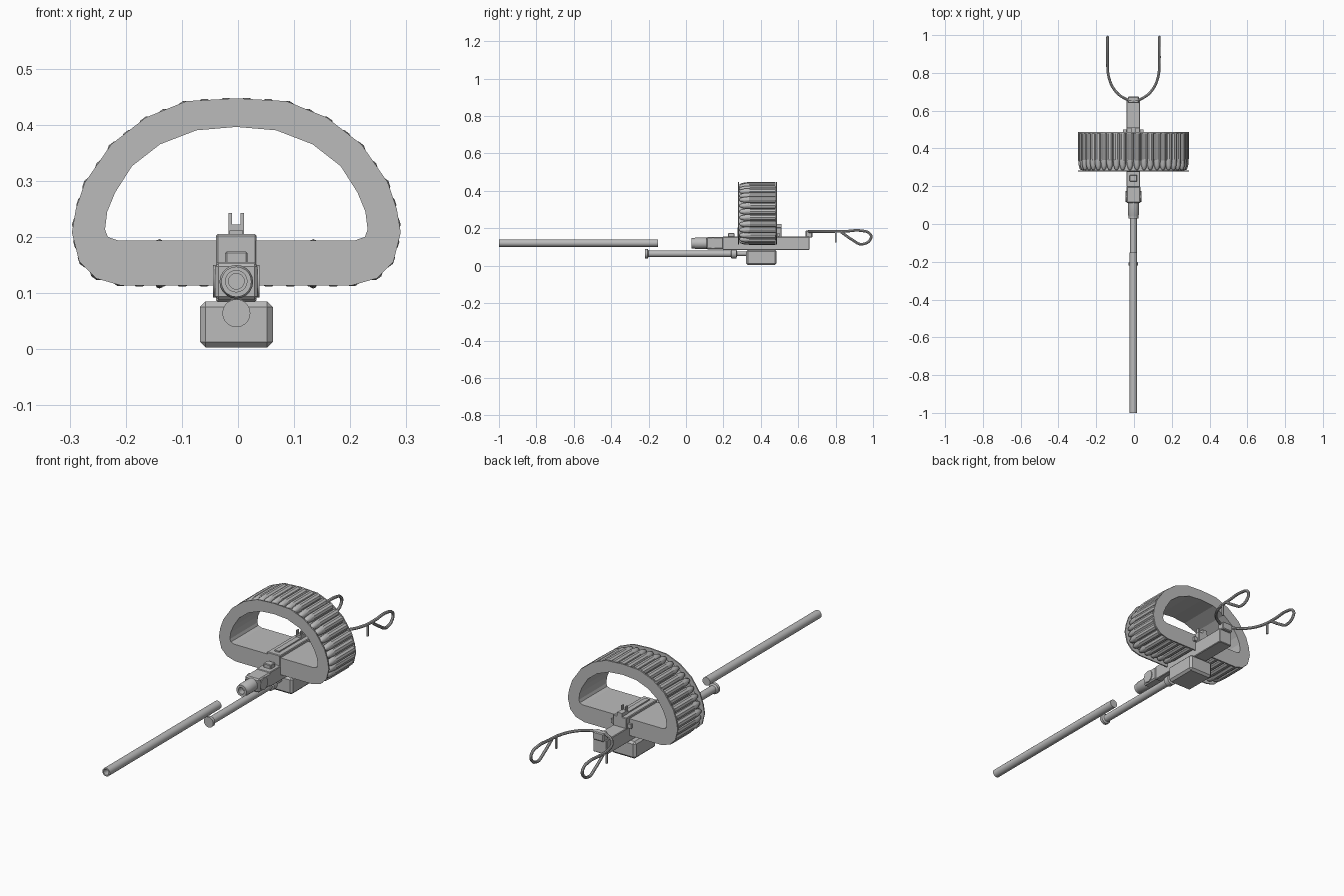
import bpy, bmesh, math
from mathutils import Vector, Matrix

cube = bpy.data.objects.get("Cube")
if cube:
    bpy.data.objects.remove(cube, do_unlink=True)

CX = -0.003  # centre line of the gun

steel = bpy.data.materials.new("grey_steel")
steel.use_nodes = True
GREY = (0.5, 0.5, 0.5, 1)
steel.diffuse_color = GREY
steel.node_tree.nodes["Principled BSDF"].inputs["Base Color"].default_value = GREY


def finish(name, bm, smooth=True):
    bmesh.ops.recalc_face_normals(bm, faces=bm.faces)
    mesh = bpy.data.meshes.new(name)
    bm.to_mesh(mesh)
    bm.free()
    mesh.materials.append(steel)
    ob = bpy.data.objects.new(name, mesh)
    bpy.context.collection.objects.link(ob)
    if smooth:
        bpy.ops.object.select_all(action='DESELECT')
        ob.select_set(True)
        bpy.context.view_layer.objects.active = ob
        bpy.ops.object.shade_smooth_by_angle(angle=math.radians(35))
    return ob


def box(name, half_x, y0, y1, z0, z1, bevel=0, x=0):
    bm = bmesh.new()
    bmesh.ops.create_cube(bm, size=1)
    for v in bm.verts:
        v.co = Vector((CX + x + v.co.x * 2 * half_x,
                       (y0 + y1) / 2 + v.co.y * (y1 - y0),
                       (z0 + z1) / 2 + v.co.z * (z1 - z0)))
    if bevel:
        bmesh.ops.bevel(bm, geom=bm.edges[:], offset=bevel, segments=1, affect='EDGES')
    return finish(name, bm, False)


def lathe_into(bm, profile, x, z, sides):
    """Turn (radius, y) pairs around a line running along y."""
    rings = []
    for r, y in profile:
        rings.append([bm.verts.new((x + r * math.cos(2 * math.pi * i / sides), y,
                                    z + r * math.sin(2 * math.pi * i / sides)))
                      for i in range(sides)])
    for a, b in zip(rings, rings[1:]):
        for i in range(sides):
            j = (i + 1) % sides
            bm.faces.new((a[i], a[j], b[j], b[i]))
    bm.faces.new(rings[0])
    bm.faces.new(rings[-1])


def lathe(name, profile, z, sides=20):
    bm = bmesh.new()
    lathe_into(bm, profile, CX, z, sides)
    return finish(name, bm)


# Barrel with open muzzle
lathe("barrel", [(0.014, -0.95), (0.014, -1), (0.02, -1), (0.02, -0.15)], 0.121)

# Gas tube with end collars and thin rod into the lower housing
lathe("gas_tube", [(0.025, -0.22), (0.025, -0.205), (0.018, -0.2), (0.018, 0.24),
                   (0.025, 0.243), (0.025, 0.27), (0.012, 0.272), (0.012, 0.33)], 0.064)

# Barrel socket and front block
lathe("barrel_socket", [(0.016, 0.06), (0.016, 0.03), (0.027, 0.03), (0.027, 0.045),
                        (0.03, 0.05), (0.03, 0.12)], 0.12)
box("front_block", 0.038, 0.11, 0.2, 0.088, 0.153, 0.006)
bm = bmesh.new()
bmesh.ops.create_cone(bm, cap_ends=True, segments=20, radius1=0.029, radius2=0.029, depth=0.083,
                      matrix=Matrix.Translation((CX, 0.145, 0.121)) @ Matrix.Rotation(math.pi / 2, 4, 'Y'))
finish("side_pivot", bm)

# Receiver, cover and fittings
box("receiver", 0.036, 0.195, 0.66, 0.084, 0.155, 0.003)
box("top_cover", 0.036, 0.275, 0.51, 0.15, 0.205, 0.003)
box("cover_rail", 0.012, 0.3, 0.47, 0.2, 0.211)
box("front_catch", 0.02, 0.225, 0.26, 0.15, 0.174, 0.003)
box("rear_latch", 0.054, 0.488, 0.5, 0.155, 0.175)
box("grip_mount", 0.029, 0.64, 0.675, 0.15, 0.189, 0.004)
box("lower_housing", 0.065, 0.322, 0.485, 0.003, 0.085, 0.01)

# Notched rear sight
box("sight_base", 0.013, 0.465, 0.51, 0.2, 0.222)
for side in (-1, 1):
    box("sight_prong", 0.003, 0.465, 0.48, 0.205, 0.243, x=side * 0.0105)

# Drum outlines: half profiles mirrored into closed loops
OUTER = [(0, .447), (.089, .442), (.161, .413), (.223, .365), (.27, .297),
         (.286, .25), (.293, .208), (.28, .156), (.25, .126), (.204, .113)]
INNER = [(0, .396), (.071, .39), (.136, .365), (.186, .326), (.216, .279),
         (.23, .245), (.234, .213), (.229, .2), (.212, .194)]


def loop(half):
    pts = half + [(-x, z) for x, z in reversed(half[1:])]
    return [Vector((x + CX, z)) for x, z in pts]


def sample(pts, count, inset):
    """Evenly spaced points around a clockwise loop, moved inward."""
    segs = list(zip(pts, pts[1:] + pts[:1]))
    total = sum((b - a).length for a, b in segs)
    out = []
    for k in range(count):
        d = total * (k + 0.5) / count
        for a, b in segs:
            length = (b - a).length
            if d <= length:
                t = (b - a) / length
                out.append(a + t * d + Vector((t.y, -t.x)) * inset)
                break
            d -= length
    return out


def ring_slab(name, outer, inner, y0, y1):
    """Flat slab with a hole, extruded along y."""
    bm = bmesh.new()
    edges = []
    for pts in (outer, inner):
        vs = [bm.verts.new((p.x, y0, p.y)) for p in pts]
        edges += [bm.edges.new((a, b)) for a, b in zip(vs, vs[1:] + vs[:1])]
    bmesh.ops.triangle_fill(bm, edges=edges, use_beauty=True)
    ext = bmesh.ops.extrude_face_region(bm, geom=bm.faces[:])
    bmesh.ops.translate(bm, vec=(0, y1 - y0, 0),
                        verts=[g for g in ext["geom"] if isinstance(g, bmesh.types.BMVert)])
    return finish(name, bm, False)


outer, inner = loop(OUTER), loop(INNER)
ring_slab("drum_front_plate", outer, inner, 0.277, 0.283)
ring_slab("drum_rear_plate", outer, inner, 0.48, 0.486)
ring_slab("drum_core", [p for p in sample(outer, 60, 0.024)], inner, 0.283, 0.48)

# Cartridges around the drum, tips forward
bm = bmesh.new()
for p in sample(outer, 40, 0.016):
    lathe_into(bm, [(0.004, 0.285), (0.01, 0.292), (0.016, 0.312), (0.0185, 0.345),
                    (0.0185, 0.478)], p.x, p.y, 10)
finish("cartridges", bm)

# Bent wire hand grips, one continuous rod
HALF = [(0, .652, .183), (.05, .667, .183), (.1, .71, .183), (.131, .78, .183),
        (.137, .85, .184), (.137, .94, .187), (.137, .984, .17), (.137, .988, .145),
        (.137, .94, .115), (.137, .89, .138), (.137, .83, .18)]
path = [(-x, y, z) for x, y, z in reversed(HALF[1:])] + HALF
curve = bpy.data.curves.new("hand_grips", 'CURVE')
curve.dimensions = '3D'
curve.bevel_depth = 0.007
curve.bevel_resolution = 2
curve.resolution_u = 5
curve.use_fill_caps = True
spline = curve.splines.new('BEZIER')
spline.bezier_points.add(len(path) - 1)
for bp, (x, y, z) in zip(spline.bezier_points, path):
    bp.co = (x + CX, y, z)
    bp.handle_left_type = bp.handle_right_type = 'AUTO'
curve.materials.append(steel)
grips = bpy.data.objects.new("hand_grips", curve)
bpy.context.collection.objects.link(grips)
bpy.ops.object.select_all(action='DESELECT')
grips.select_set(True)
bpy.context.view_layer.objects.active = grips
bpy.ops.object.convert(target='MESH')
bpy.ops.object.shade_smooth_by_angle(angle=math.radians(35))

# Triggers hanging from the grips
for side in (-1, 1):
    box("trigger", 0.004, 0.796, 0.804, 0.125, 0.183, x=side * 0.134)
